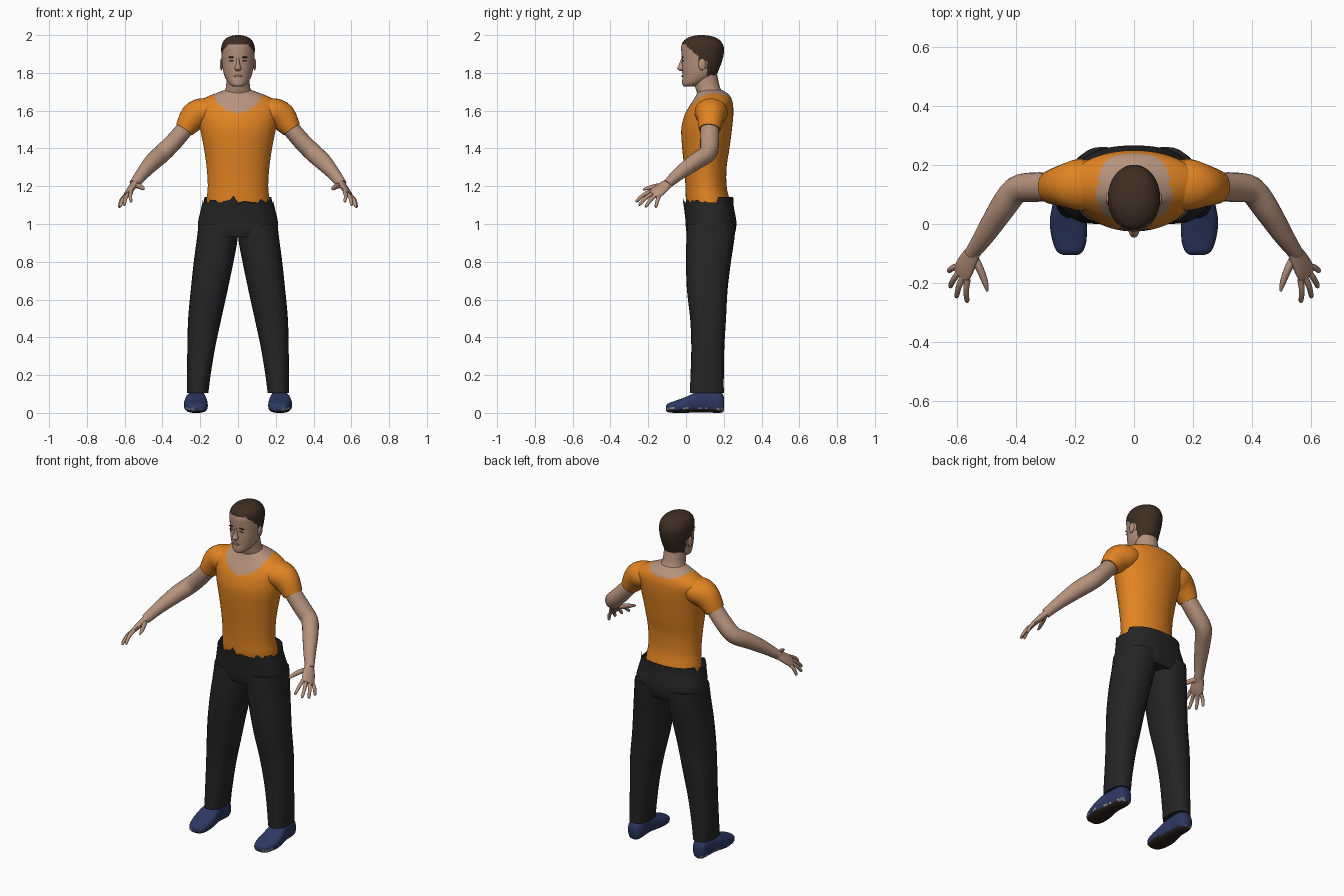
import bpy, bmesh, math, random
from mathutils import Vector as V

if "Cube" in bpy.data.objects:
    bpy.data.objects.remove(bpy.data.objects["Cube"])

random.seed(4)


def mat(name, r, g, b):
    m = bpy.data.materials.new(name)
    m.diffuse_color = (r, g, b, 1)
    m.use_nodes = True
    m.node_tree.nodes["Principled BSDF"].inputs["Base Color"].default_value = m.diffuse_color
    return m


ORANGE = mat("orange cloth", 0.76, 0.23, 0.016)
SKIN = mat("skin", 0.47, 0.29, 0.205)
BLACK = mat("black cloth", 0.018, 0.018, 0.019)
NAVY = mat("navy shoe", 0.026, 0.04, 0.125)
SOLE = mat("dark sole", 0.022, 0.015, 0.012)
HAIR = mat("brown hair", 0.048, 0.027, 0.017)
LIPS = mat("lips", 0.33, 0.16, 0.12)
GREY = mat("grey trim", 0.3, 0.3, 0.3)
WHITE = mat("eye white", 0.5, 0.45, 0.4)


def smooth_rows(rows, k):
    """Interpolate rows of numbers with a smooth spline, k steps per span."""
    out = []
    for i in range(len(rows) - 1):
        a, b, c, d = (rows[max(0, min(len(rows) - 1, i + j))] for j in (-1, 0, 1, 2))
        for s in range(k):
            t = s / k
            out.append([0.5 * (2 * q + (r - p) * t + (2 * p - 5 * q + 4 * r - w) * t * t
                               + (3 * q - p - 3 * r + w) * t ** 3)
                        for p, q, r, w in zip(a, b, c, d)])
    return out + [list(rows[-1])]


def finish(name, bm, mats, mirror=False, rule=None, angle=50):
    bmesh.ops.recalc_face_normals(bm, faces=bm.faces)
    if rule:
        for f in bm.faces:
            f.material_index = rule(f.calc_center_median(), f.normal)
    me = bpy.data.meshes.new(name)
    bm.to_mesh(me)
    bm.free()
    for m in mats:
        me.materials.append(m)
    me.polygons.foreach_set("use_smooth", [True] * len(me.polygons))
    me.set_sharp_from_angle(angle=math.radians(angle))
    ob = bpy.data.objects.new(name, me)
    bpy.context.collection.objects.link(ob)
    if mirror:
        ob.modifiers.new("mirror", 'MIRROR').use_mirror_merge = False
    return ob


def skin_rings(bm, rings, caps=(True, True)):
    loops = [[bm.verts.new(p) for p in r] for r in rings]
    n = len(loops[0])
    for a, b in zip(loops, loops[1:]):
        for i in range(n):
            bm.faces.new((a[i], a[(i + 1) % n], b[(i + 1) % n], b[i]))
    for cap, l in zip(caps, (loops[0], loops[-1])):
        if cap:
            bm.faces.new(l)


def box_rings(rows, n=32, k=4, power=1.0, axis='z'):
    """Rows are (position, x0, x1, lo, hi): rounded sections stacked on an axis."""
    rings = []
    for p, x0, x1, lo, hi in smooth_rows(rows, k):
        ring = []
        for i in range(n):
            a = 2 * math.pi * i / n
            c, s = (math.copysign(abs(q) ** power, q) for q in (math.cos(a), math.sin(a)))
            x, w = (x0 + x1) / 2 + c * (x1 - x0) / 2, (lo + hi) / 2 + s * (hi - lo) / 2
            ring.append(V((x, w, p)) if axis == 'z' else V((x, p, w)))
        rings.append(ring)
    return rings


def tube_rings(rows, side=(0, 1, 0), n=16, k=3):
    """Rows are (x, y, z, half width along side, half thickness)."""
    rows = smooth_rows(rows, k)
    pts = [V(r[:3]) for r in rows]
    rings = []
    for i, r in enumerate(rows):
        t = (pts[min(i + 1, len(pts) - 1)] - pts[max(i - 1, 0)]).normalized()
        u = V(side) - V(side).dot(t) * t
        u.normalize()
        v = t.cross(u)
        rings.append([pts[i] + u * r[3] * math.cos(2 * math.pi * j / n)
                      + v * r[4] * math.sin(2 * math.pi * j / n) for j in range(n)])
    return rings


def solid(name, rings, mats, caps=(True, True), **kw):
    bm = bmesh.new()
    skin_rings(bm, rings, caps)
    return finish(name, bm, mats, **kw)


def blob(name, loc, size, m, mirror=False):
    bm = bmesh.new()
    bmesh.ops.create_uvsphere(bm, u_segments=14, v_segments=8, radius=1)
    for v in bm.verts:
        v.co = V([c * s + o for c, s, o in zip(v.co, size, loc)])
    return finish(name, bm, [m], mirror)


def sym(rows):
    return [(z, -w, w, a, b) for z, w, a, b in rows]


# Shirt body with a round neckline that shows skin
def neckline(c, n):
    drop = 0.115 if c.y < 0.13 else 0.04
    return int(c.z > 1.59 and (c.x / 0.13) ** 2 + ((c.z - 1.705) / drop) ** 2 < 1)


torso = sym([(1.06, .165, .01, .235), (1.12, .167, .0, .232), (1.2, .16, -.003, .215),
             (1.3, .166, -.01, .215), (1.4, .18, -.02, .23), (1.5, .2, -.025, .243),
             (1.57, .215, -.01, .25), (1.62, .225, .015, .25), (1.65, .205, .035, .245),
             (1.675, .16, .05, .235), (1.695, .11, .06, .215), (1.71, .07, .075, .19)])
solid("shirt", box_rings(torso, 64, 6), [ORANGE, SKIN], rule=neckline)

# Sleeves
solid("sleeves", tube_rings([(.11, .135, 1.6, .075, .06), (.185, .133, 1.592, .088, .075),
                             (.235, .13, 1.565, .073, .075), (.284, .125, 1.5, .057, .052)], n=24),
      [ORANGE], mirror=True)

# Arms
solid("arms", tube_rings([(.25, .125, 1.54, .045, .045), (.284, .125, 1.5, .049, .046),
                          (.34, .125, 1.435, .05, .047), (.4, .115, 1.375, .047, .048),
                          (.45, .05, 1.33, .043, .046), (.505, -.035, 1.268, .035, .035),
                          (.55, -.1, 1.21, .024, .027)], n=20), [SKIN], mirror=True)

# Hands: flat palm, four fingers and a thumb
across = V((.06, .08, -.045)).normalized()
bm = bmesh.new()
skin_rings(bm, tube_rings([(.54, -.088, 1.22, .024, .022), (.557, -.115, 1.2, .034, .018),
                           (.576, -.15, 1.172, .04, .016), (.587, -.175, 1.155, .036, .011)], across))
knuckles = V((.582, -.165, 1.16))
for t, tip in ((-.031, (.567, -.266, 1.118)), (-.01, (.604, -.25, 1.1)),
               (.011, (.626, -.215, 1.09)), (.031, (.63, -.16, 1.088))):
    a, b = knuckles + across * t, V(tip)
    mid = a.lerp(b, .5) + V((.004, 0, .007))
    skin_rings(bm, tube_rings([(*a, .011, .011), (*mid, .01, .01), (*a.lerp(b, .92), .008, .008),
                               (*b, .003, .003)], across, 10))
skin_rings(bm, tube_rings([(.545, -.11, 1.205, .014, .014), (.522, -.155, 1.2, .014, .013),
                           (.505, -.2, 1.19, .011, .01), (.498, -.228, 1.182, .004, .004)], across, 10))
finish("hands", bm, [SKIN], mirror=True)

# Trousers: hips with a ragged waist edge, then the legs
hips = box_rings(sym([(.93, .2, .01, .25), (.97, .212, .0, .264), (1.02, .21, -.003, .266),
                      (1.08, .196, -.01, .255), (1.12, .187, -.016, .25)]), 72, 4, .85)
for p in hips[-1]:
    p.z += .022 if p.y > .16 else random.uniform(-.018, .012)
    if abs(p.x + .02) < .009 and p.y < 0:
        p.z += .022
solid("trouser_hips", hips, [BLACK], caps=(True, False))
solid("trouser_legs", box_rings([(1.0, .0, .209, .005, .262), (.92, .002, .218, .002, .256),
                                 (.8, .024, .234, .0, .238), (.65, .055, .25, .005, .22),
                                 (.5, .088, .264, .022, .212), (.35, .12, .268, .028, .203),
                                 (.2, .145, .27, .024, .2), (.105, .157, .27, .02, .2)], 28, 4, .85),
      [BLACK], mirror=True)


# Shoes with dark soles and worn grey trim
def shoe_paint(c, n):
    if n.z < -.6:
        return 1
    if .006 < c.z < .03 and c.x > .2 and random.random() < .3:
        return 2
    return 0


solid("shoes", box_rings([(-.106, .195, .235, .012, .035), (-.095, .175, .26, .004, .05),
                          (-.06, .162, .276, .0, .063), (0, .16, .286, .0, .085),
                          (.05, .166, .28, .003, .108), (.1, .172, .268, .003, .118),
                          (.16, .172, .262, .0, .118), (.19, .18, .255, .002, .105),
                          (.202, .195, .24, .012, .08)], 28, 4, .75, 'y'),
      [NAVY, SOLE, GREY], mirror=True, rule=shoe_paint)

# Neck
solid("neck", box_rings(sym([(1.64, .085, .07, .2), (1.69, .074, .06, .195), (1.73, .063, .047, .178),
                             (1.79, .061, .04, .165)]), 28), [SKIN])


# Head with short hair marked off by a hairline
def hairline(c, n):
    if c.y < 0:
        edge = 1.952
    elif c.y < .065:
        edge = 1.945 - c.y * .9
    else:
        edge = 1.865 if c.y < .11 else 1.782
    return int(c.z > edge)


head = sym([(1.727, .024, -.01, .05), (1.738, .042, -.019, .08), (1.757, .058, -.02, .12),
            (1.785, .072, -.019, .158), (1.82, .08, -.021, .175), (1.86, .085, -.021, .19),
            (1.9, .088, -.024, .2), (1.94, .088, -.025, .199), (1.97, .076, -.012, .182),
            (1.988, .055, .015, .155), (1.997, .03, .045, .12), (2.0, .008, .07, .09)])
solid("head", box_rings(head, 64, 6), [SKIN, HAIR], rule=hairline)

# Face details
solid("nose", box_rings(sym([(1.81, .01, -.032, .0), (1.822, .018, -.046, .0), (1.835, .014, -.042, .0),
                             (1.855, .009, -.033, .0), (1.88, .008, -.024, .0)]), 16), [SKIN])
blob("ears", (.088, .085, 1.845), (.008, .02, .032), SKIN, True)
blob("eyes", (.034, -.0155, 1.864), (.013, .004, .005), WHITE, True)
blob("pupils", (.034, -.0185, 1.864), (.005, .003, .005), SOLE, True)
blob("eyebrows", (.035, -.0175, 1.883), (.018, .004, .0035), HAIR, True)
blob("mouth", (0, -.0195, 1.783), (.025, .0045, .006), LIPS)
